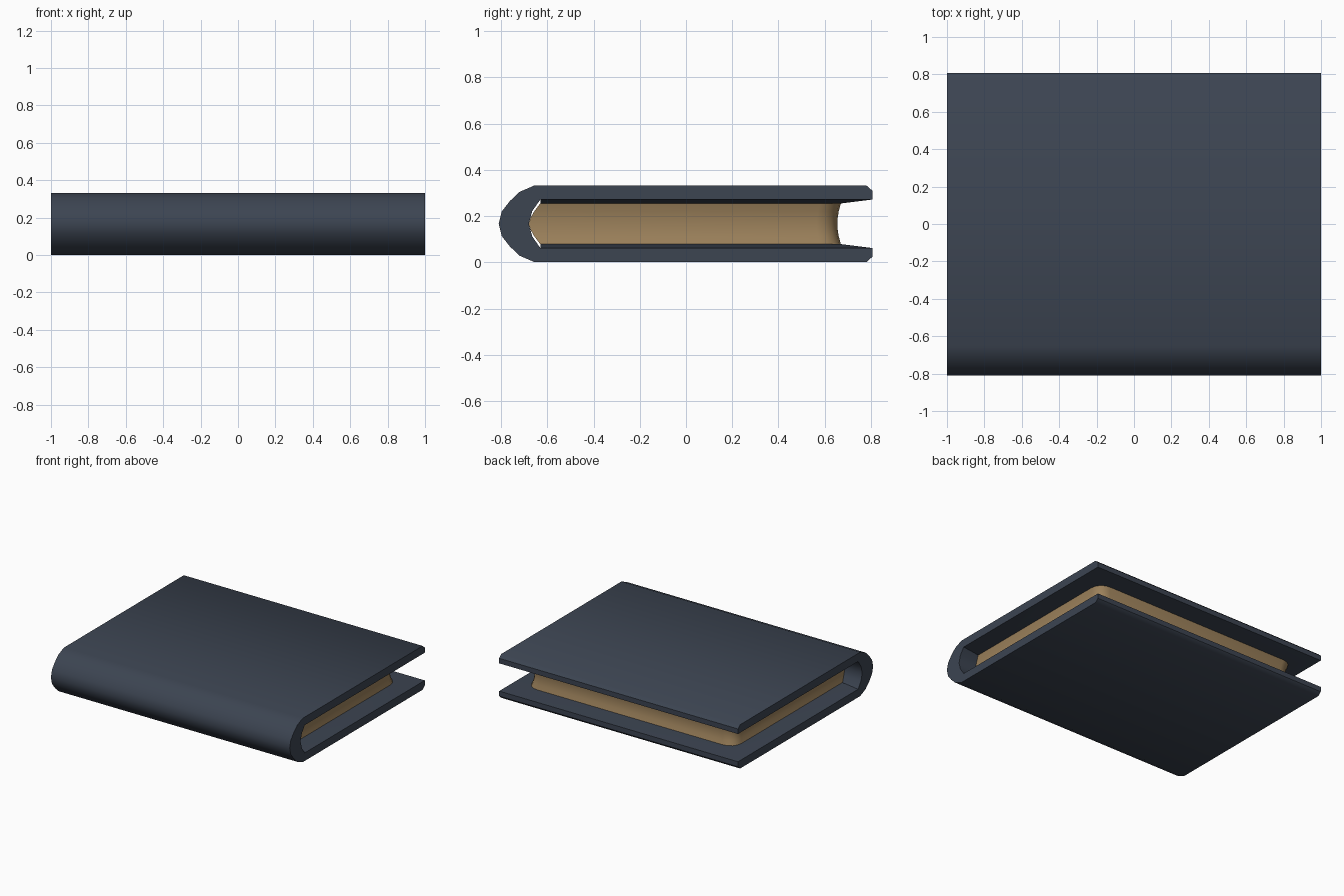
import bpy, bmesh, math

if "Cube" in bpy.data.objects:
    bpy.data.objects.remove(bpy.data.objects["Cube"])

MID = 0.167  # mirror height of the book


def material(name, rgb):
    m = bpy.data.materials.new(name)
    m.diffuse_color = (*rgb, 1)
    m.use_nodes = True
    m.node_tree.nodes["Principled BSDF"].inputs["Base Color"].default_value = m.diffuse_color
    return m


def finish(bm, name, mat, angle):
    bmesh.ops.recalc_face_normals(bm, faces=bm.faces)
    me = bpy.data.meshes.new(name)
    bm.to_mesh(me)
    bm.free()
    me.materials.append(mat)
    ob = bpy.data.objects.new(name, me)
    bpy.context.collection.objects.link(ob)
    bpy.ops.object.select_all(action='DESELECT')
    ob.select_set(True)
    bpy.context.view_layer.objects.active = ob
    bpy.ops.object.shade_smooth_by_angle(angle=math.radians(angle))
    return ob


def bridge(bm, a, b):
    n = len(a)
    for i in range(n):
        bm.faces.new((a[i], a[(i + 1) % n], b[(i + 1) % n], b[i]))


navy = material("slate_cover", (0.045, 0.058, 0.083))
tan = material("tan_paper", (0.34, 0.225, 0.107))

# Cover: C-shaped profile (upper half mirrored about mid height)
outer = [(0.806, 0.272), (0.806, 0.31), (0.78, 0.333), (-0.655, 0.333),
         (-0.72, 0.305), (-0.762, 0.265), (-0.797, 0.22), (-0.81, MID)]
inner = [(-0.68, MID), (-0.665, 0.222), (-0.63, 0.272)]
flip = lambda pts: [(y, 2 * MID - z) for y, z in reversed(pts)]
profile = outer + flip(outer[:-1]) + flip(inner[1:]) + inner
bm = bmesh.new()
ends = [[bm.verts.new((x, y, max(z, 0))) for y, z in profile] for x in (-1, 1)]
bridge(bm, ends[0], ends[1])
for e in ends:
    bm.faces.new(e)
# Inner faces of the boards rise gently toward the pages
boards = [f for f in bm.faces if len(f.verts) == 4
          and all(abs(abs(v.co.z - MID) - 0.105) < 0.002 for v in f.verts)
          and f.calc_area() > 1]
for f in boards:
    s = 1 if f.calc_center_median().z > MID else -1
    old = list(f.verts)
    new = [bm.verts.new((math.copysign(0.87, v.co.x),
                         0.67 if v.co.y > 0 else -0.629,
                         MID + s * 0.088)) for v in old]
    bmesh.ops.delete(bm, geom=[f], context='FACES_ONLY')
    bridge(bm, old, new)
    bm.faces.new(new)
finish(bm, "cover", navy, 46)

# Page block: stacked outlines, hollow fore edge and rounded spine side
bm = bmesh.new()
rings = []
for t in (-1, -0.6, -0.3, 0, 0.3, 0.6, 1):
    d = 0.015 * (1 - t * t)
    hx, yf, r = 0.87 - d, 0.67 - d, 0.09
    ys = -0.68 + 0.05 * abs(t) ** 1.5
    right = [(hx, ys)]
    for k in range(5):
        a = math.radians(22.5 * k)
        right.append((hx - r + r * math.cos(a), yf - r + r * math.sin(a)))
    outline = right + [(-x, y) for x, y in reversed(right)]
    rings.append([bm.verts.new((x, y, MID + 0.089 * t)) for x, y in outline])
for a, b in zip(rings, rings[1:]):
    bridge(bm, a, b)
bm.faces.new(rings[0])
bm.faces.new(rings[-1])
finish(bm, "pages", tan, 46)
